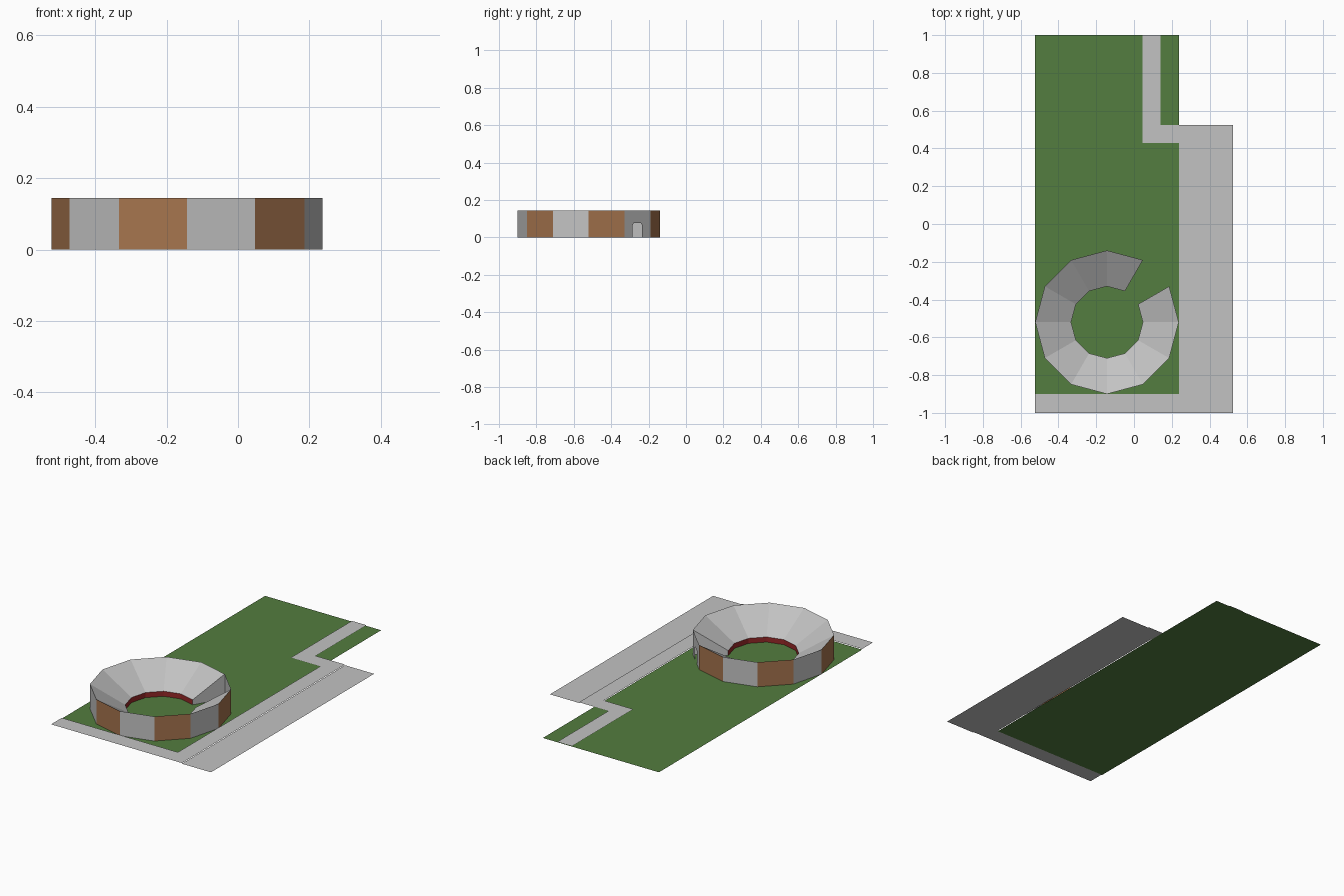
import bpy
import bmesh
from math import cos, sin, radians
from mathutils import Vector

cube = bpy.data.objects.get("Cube")
if cube:
    bpy.data.objects.remove(cube, do_unlink=True)


def material(name, rgb):
    m = bpy.data.materials.new(name)
    m.use_nodes = True
    m.diffuse_color = (*rgb, 1)
    bsdf = next(n for n in m.node_tree.nodes if n.type == "BSDF_PRINCIPLED")
    bsdf.inputs["Base Color"].default_value = (*rgb, 1)
    return m


GREEN = material("grass green", (0.087, 0.206, 0.05))
GREY = material("concrete grey", (0.54, 0.54, 0.54))
BROWN = material("wall brown", (0.38, 0.175, 0.075))
RED = material("barrier red", (0.3, 0.02, 0.02))


def build(name, faces, mats, rule=lambda i: 0):
    """Make an object from a list of polygons, coloured by face number."""
    bm = bmesh.new()
    for i, points in enumerate(faces):
        face = bm.faces.new([bm.verts.new(p) for p in points])
        face.material_index = rule(i)
    bmesh.ops.remove_doubles(bm, verts=bm.verts, dist=0.0005)
    mesh = bpy.data.meshes.new(name)
    bm.to_mesh(mesh)
    bm.free()
    for m in mats:
        mesh.materials.append(m)
    obj = bpy.data.objects.new(name, mesh)
    bpy.context.collection.objects.link(obj)
    return obj


def flat(name, outline, z, mat):
    return build(name, [[(x, y, z) for x, y in outline]], [mat])


# Ground sheets
W, E, EDGE, KERB = -0.523, 0.523, 0.237, 0.333
flat("lawn", [(W, -0.9), (EDGE, -0.9), (EDGE, 1), (W, 1)], 0, GREEN)
flat("road", [(KERB, -1), (E, -1), (E, 0.525), (KERB, 0.525)], 0, GREY)
flat("footpath", [(W, -1), (KERB, -1), (KERB, 0.525), (0.14, 0.525), (0.14, 1),
                  (0.045, 1), (0.045, 0.43), (EDGE, 0.43), (EDGE, -0.9), (W, -0.9)],
     0.004, GREY)

# Arena layout: twelve sides, with side 1 left open as the entrance
SIDES, GATE = 12, 1
CX, CY = -0.143, -0.52
OUTER, INNER, HIGH, LOW = 0.38, 0.19, 0.145, 0.03


def at(k, r, z):
    a = radians(k * 360 / SIDES)
    return Vector((CX + r * cos(a), CY + r * sin(a), z))


closed = [k for k in range(SIDES) if k != GATE]

# Outer wall in alternating colours
build("outer_wall",
      [[at(k, OUTER, 0), at(k + 1, OUTER, 0), at(k + 1, OUTER, HIGH), at(k, OUTER, HIGH)]
       for k in closed],
      [BROWN, GREY], lambda i: closed[i] % 2)

# Sloping stands, with end walls beside the entrance
stands = [[at(k, INNER, LOW), at(k, OUTER, HIGH), at(k + 1, OUTER, HIGH), at(k + 1, INNER, LOW)]
          for k in closed]
ends = [[at(k, INNER, 0), at(k, OUTER, 0), at(k, OUTER, HIGH), at(k, INNER, LOW)]
        for k in (GATE, GATE + 1)]
ends[0].reverse()
build("stands", stands + ends, [GREY])

# Low barrier round the arena floor
build("barrier",
      [[at(k + 1, INNER, 0), at(k, INNER, 0), at(k, INNER, LOW), at(k + 1, INNER, LOW)]
       for k in closed], [RED])

# Entrance wall with a doorway cut out of it
left, right = at(GATE, OUTER, 0), at(GATE + 1, OUTER, 0)
profile = [(0, 0), (0.32, 0), (0.32, 0.066), (0.37, 0.078), (0.63, 0.078),
           (0.68, 0.066), (0.68, 0), (1, 0), (1, HIGH), (0, HIGH)]
build("entrance_wall",
      [[left.lerp(right, t) + Vector((0, 0, z)) for t, z in profile]], [GREY])
